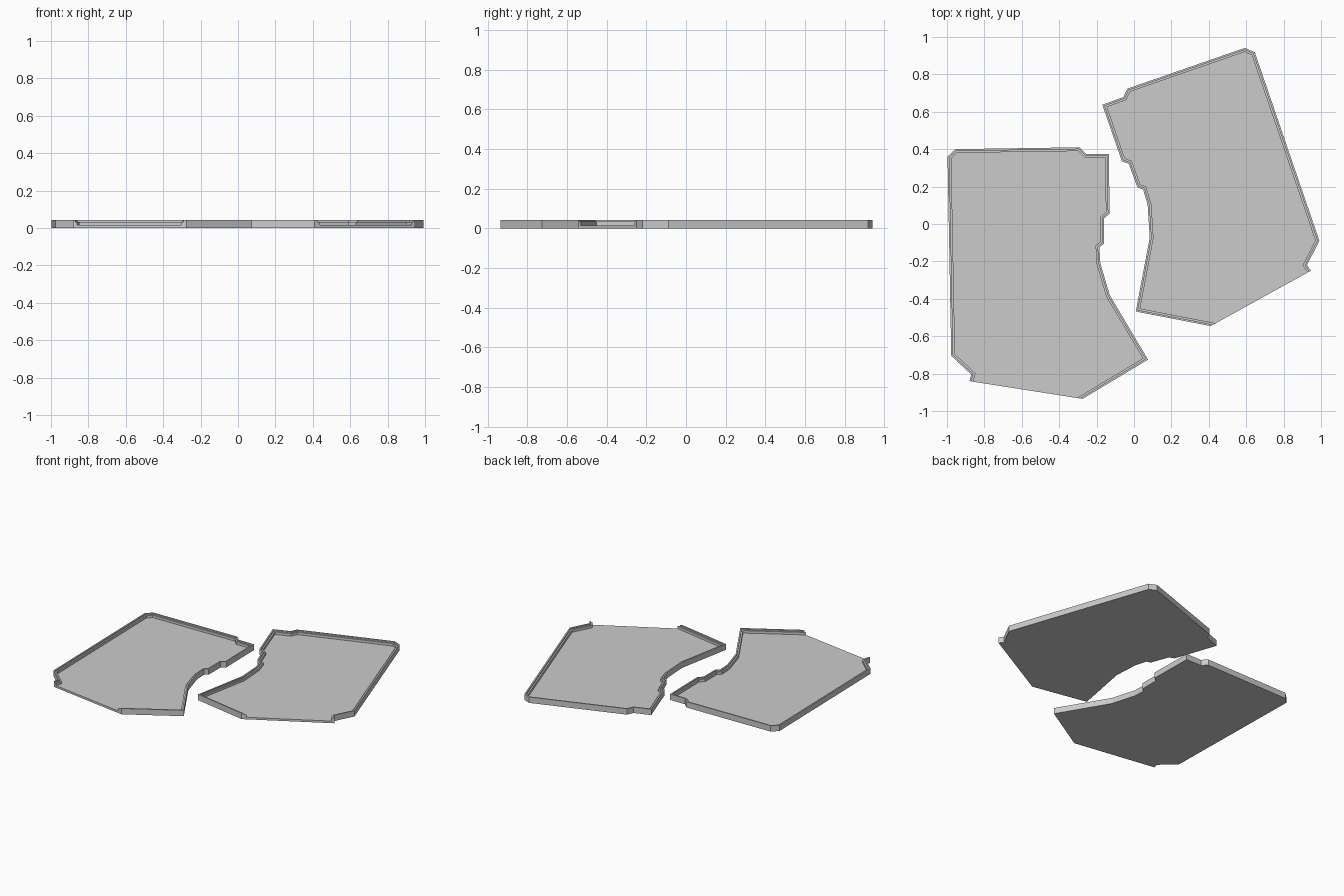
import bpy, bmesh
from math import radians
from mathutils import Vector, Matrix

if "Cube" in bpy.data.objects:
    bpy.data.objects.remove(bpy.data.objects["Cube"])

# Tray outline, clockwise; the closing edge (last -> first) has no wall
OUTLINE = [Vector(p) for p in [
    (-0.88, -0.84), (-0.87, -0.805), (-0.977, -0.705), (-0.997, 0.36),
    (-0.955, 0.40), (-0.29, 0.41), (-0.255, 0.375), (-0.135, 0.375),
    (-0.13, 0.055), (-0.16, 0.03), (-0.16, -0.105), (-0.185, -0.125),
    (-0.18, -0.21), (-0.13, -0.38), (0.075, -0.725), (-0.275, -0.935)]]

# Wall cross-section: (distance inward, height), outer foot to inner floor
SECTION = [(0, 0), (0, 0.042), (0.01, 0.042), (0.01, 0.033), (0.02, 0.033), (0.02, 0.015)]

grey = bpy.data.materials.new("light grey")
grey.diffuse_color = (0.6, 0.6, 0.6, 1)
grey.use_nodes = True
grey.node_tree.nodes["Principled BSDF"].inputs["Base Color"].default_value = grey.diffuse_color


def inset(dist):
    """Mitred inward offset of the outline, leaving the open edge in place."""
    n = len(OUTLINE)
    result = []
    for i, p in enumerate(OUTLINE):
        d0 = (p - OUTLINE[i - 1]).normalized()
        d1 = (OUTLINE[(i + 1) % n] - p).normalized()
        a = 0 if i == 0 else dist
        b = 0 if i == n - 1 else dist
        n0, n1 = Vector((d0.y, -d0.x)), Vector((d1.y, -d1.x))
        det = n0.x * n1.y - n0.y * n1.x
        result.append(p + Vector((a * n1.y - b * n0.y, b * n0.x - a * n1.x)) / det)
    return result


def tray(name, matrix):
    bm = bmesh.new()
    rings = [[bm.verts.new((p.x, p.y, z)) for p in inset(d)] for d, z in SECTION]
    # Stepped wall around every edge but the open one
    for low, high in zip(rings, rings[1:]):
        for i in range(len(OUTLINE) - 1):
            bm.faces.new((low[i], low[i + 1], high[i + 1], high[i]))
    # Underside, floor and the open front edge
    bm.faces.new(rings[0])
    bm.faces.new(rings[-1])
    bm.faces.new([r[0] for r in rings] + [r[-1] for r in reversed(rings)])
    bm.transform(matrix)
    bmesh.ops.recalc_face_normals(bm, faces=bm.faces)
    mesh = bpy.data.meshes.new(name)
    bm.to_mesh(mesh)
    bm.free()
    mesh.materials.append(grey)
    bpy.context.collection.objects.link(bpy.data.objects.new(name, mesh))


tray("left_tray", Matrix.Identity(4))
# The right tray is the mirrored left one, turned outward
tray("right_tray", Matrix.Translation((-0.168, 0.239, 0))
     @ Matrix.Rotation(radians(20), 4, 'Z') @ Matrix.Diagonal((-1, 1, 1, 1)))
